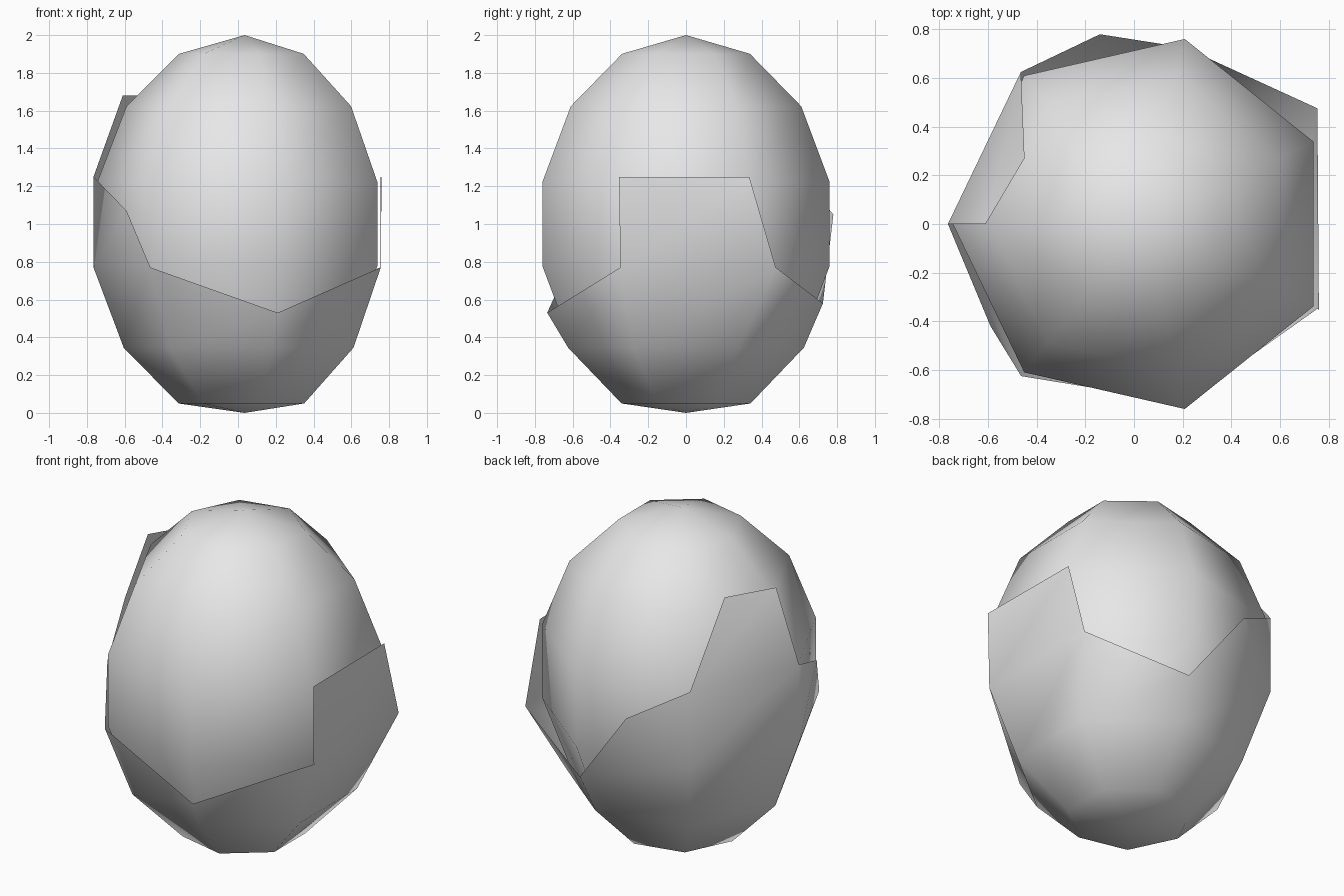
import bpy, bmesh
from math import sin, cos, pi

cube = bpy.data.objects.get("Cube")
if cube:
    bpy.data.objects.remove(cube)

SIDES = 7
CENTRE_X = 0.035

shell_grey = bpy.data.materials.new("shell grey")
shell_grey.use_nodes = True
shell_grey.diffuse_color = (0.8, 0.8, 0.8, 1)
shell_grey.node_tree.nodes["Principled BSDF"].inputs["Base Color"].default_value = (0.8, 0.8, 0.8, 1)


def ring(bm, radius, z):
    """Seven points round the egg, starting at the front left edge of the +x side."""
    points = []
    for i in range(SIDES):
        a = (2 * i - 1) * pi / SIDES
        points.append(bm.verts.new((CENTRE_X + radius * cos(a), radius * sin(a), z)))
    return points


def band(bm, low, high):
    for i in range(SIDES):
        j = (i + 1) % SIDES
        bm.faces.new((low[i], low[j], high[j], high[i]))


def finish(bm, name):
    for face in bm.faces:
        face.smooth = True
    mesh = bpy.data.meshes.new(name)
    bm.to_mesh(mesh)
    bm.free()
    mesh.materials.append(shell_grey)
    obj = bpy.data.objects.new(name, mesh)
    bpy.context.scene.collection.objects.link(obj)
    return obj


# Upper shell: egg-shaped dome tucked inside the lower shell
bm = bmesh.new()
rings = [ring(bm, 0.8 * sin(pi * k / SIDES), 1 + cos(pi * k / SIDES)) for k in range(1, 6)]
for high, low in zip(rings, rings[1:]):
    band(bm, low, high)
pole = bm.verts.new((CENTRE_X, 0, 2))
for i in range(SIDES):
    bm.faces.new((rings[0][i], rings[0][(i + 1) % SIDES], pole))
finish(bm, "upper_shell")

# Lower shell: closed bowl
bm = bmesh.new()
base = ring(bm, 0.35, 0.05)
belly = ring(bm, 0.64, 0.345)
band(bm, base, belly)
pole = bm.verts.new((CENTRE_X, 0, 0))
for i in range(SIDES):
    bm.faces.new((base[(i + 1) % SIDES], base[i], pole))

# Jagged broken edge: the waist ring is pulled outward and down at the cracks
waist = ring(bm, 0.8, 0.77)
waist[1].co = (0.755, 0.475, 0.77)
waist[2].co = (0.21, 0.725, 0.58)
waist[6].co = (0.21, -0.735, 0.53)
band(bm, belly, waist)


def tip(x, y, z):
    return bm.verts.new((x, y, z))


# Square tooth on the +x side
bm.faces.new((waist[0], waist[1], tip(0.755, 0.335, 1.25), tip(0.76, -0.355, 1.25)))

# Tall tooth on the back of the -x side, with sloping shoulders
back_corner = tip(-0.465, 0.625, 1.24)
side_corner = tip(-0.765, 0, 1.25)
back_shoulder = tip(-0.14, 0.78, 1.05)
front_shoulder = tip(-0.59, -0.42, 1.07)
bm.faces.new((waist[3], waist[4], side_corner, back_corner))
bm.faces.new((back_corner, side_corner, tip(-0.61, 0, 1.68), tip(-0.45, 0.27, 1.68)))
bm.faces.new((waist[2], waist[3], back_shoulder))
bm.faces.new((waist[3], back_corner, back_shoulder))
bm.faces.new((waist[4], waist[5], front_shoulder))
bm.faces.new((waist[4], front_shoulder, side_corner))
finish(bm, "lower_shell")
